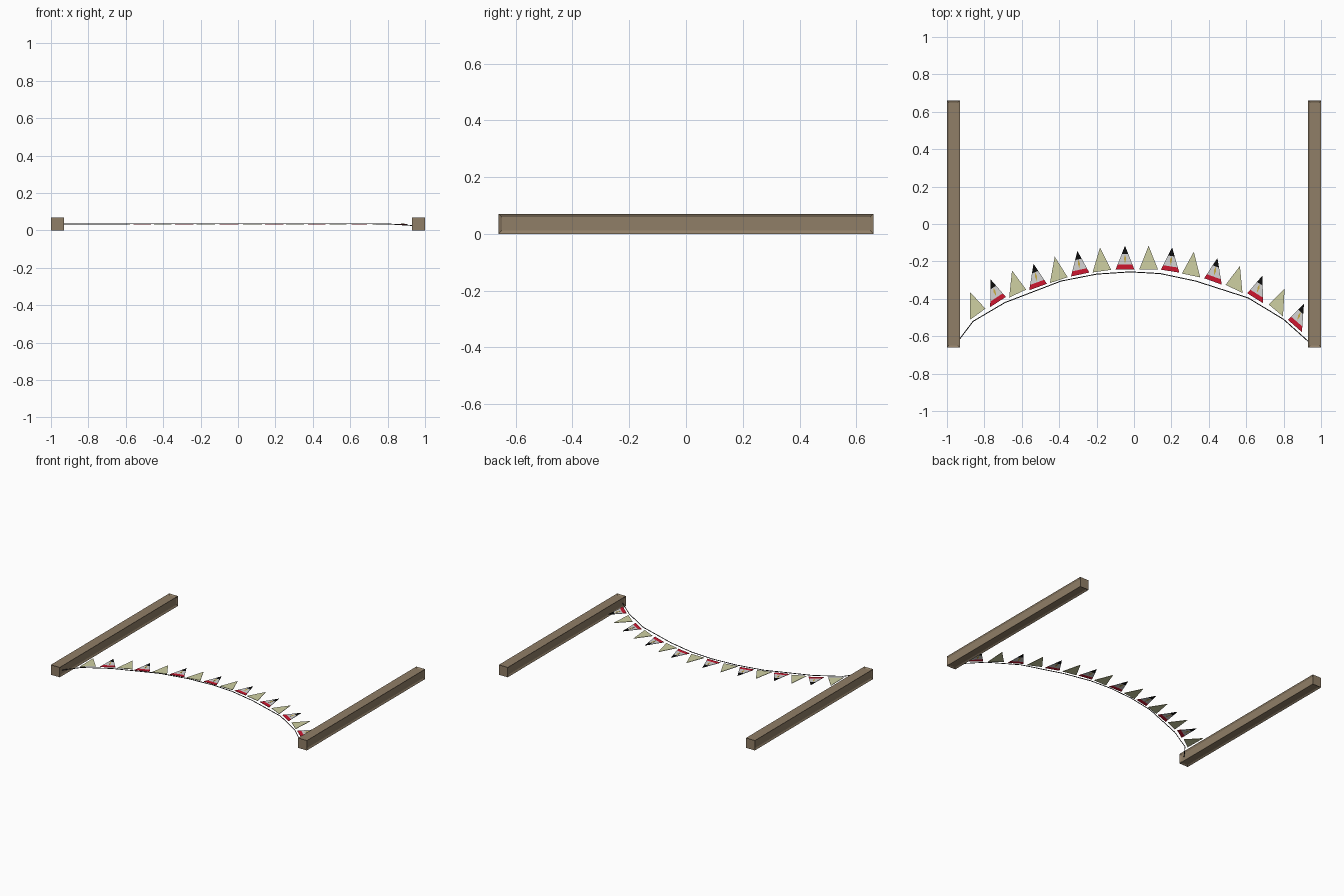
import bpy, bmesh, math
from mathutils import Vector

if "Cube" in bpy.data.objects:
    bpy.data.objects.remove(bpy.data.objects["Cube"])


def mat(name, col):
    m = bpy.data.materials.new(name)
    m.diffuse_color = (*col, 1)
    m.use_nodes = True
    m.node_tree.nodes["Principled BSDF"].inputs["Base Color"].default_value = m.diffuse_color
    return m


WOOD = mat("weathered wood", (0.28, 0.21, 0.135))
CREAM = mat("pale olive cloth", (0.62, 0.63, 0.36))
WHITE = mat("light grey cloth", (0.66, 0.66, 0.66))
RED = mat("red cloth", (0.62, 0.008, 0.03))
BLACK = mat("black cloth", (0.004, 0.004, 0.004))
GOLD = mat("gold emblem", (0.6, 0.42, 0.06))
ROPE = mat("dark cord", (0.03, 0.03, 0.03))


def finish(bm, name, mats):
    bmesh.ops.recalc_face_normals(bm, faces=bm.faces)
    me = bpy.data.meshes.new(name)
    bm.to_mesh(me)
    bm.free()
    for m in mats:
        me.materials.append(m)
    ob = bpy.data.objects.new(name, me)
    bpy.context.collection.objects.link(ob)
    return ob


def prism(bm, pts, z0, z1, index=0):
    """Thin plate from a flat outline; z0/z1 are offsets from each point."""
    low = [bm.verts.new(p + Vector((0, 0, z0))) for p in pts]
    top = [bm.verts.new(p + Vector((0, 0, z1))) for p in pts]
    n = len(pts)
    faces = [bm.faces.new(low[::-1]), bm.faces.new(top)]
    for i in range(n):
        j = (i + 1) % n
        faces.append(bm.faces.new((low[i], low[j], top[j], top[i])))
    for f in faces:
        f.material_index = index


# wooden beams with sunken panels on the four long sides
for name, x in (("left_beam", -0.9655), ("right_beam", 0.9655)):
    bm = bmesh.new()
    bmesh.ops.create_cube(bm, size=1)
    for v in bm.verts:
        v.co = Vector((x + v.co.x * 0.069, v.co.y * 1.32, 0.035 + v.co.z * 0.07))
    bm.normal_update()
    for f in [f for f in bm.faces if abs(f.normal.y) < 0.5]:
        bmesh.ops.inset_individual(bm, faces=[f], thickness=0.016, depth=0)
        bmesh.ops.translate(bm, verts=f.verts, vec=-f.normal * 0.006)
    finish(bm, name, [WOOD])

# cord strung between the beams
path = [(-0.94, -0.625, 0.035), (-0.86, -0.52, 0.035), (-0.69, -0.42, 0.035),
        (-0.39, -0.305, 0.036), (-0.2, -0.268, 0.036), (-0.02, -0.256, 0.036),
        (0.14, -0.265, 0.036), (0.33, -0.305, 0.036), (0.61, -0.395, 0.036),
        (0.8, -0.51, 0.035), (0.94, -0.635, 0.026)]
bm = bmesh.new()
rings = []
for i, p in enumerate(path):
    a, b = Vector(path[max(i - 1, 0)]), Vector(path[min(i + 1, len(path) - 1)])
    side = (b - a).cross(Vector((0, 0, 1))).normalized()
    ring = []
    for k in range(6):
        t = k * math.pi / 3
        ring.append(bm.verts.new(Vector(p) + 0.0025 * (
            side * math.cos(t) + Vector((0, 0, 1)) * math.sin(t))))
    rings.append(ring)
for r, s in zip(rings, rings[1:]):
    for k in range(6):
        j = (k + 1) % 6
        bm.faces.new((r[k], r[j], s[j], s[k]))
bm.faces.new(rings[0])
bm.faces.new(rings[-1])
finish(bm, "cord", [ROPE])

# pennants: base centre x, y and base angle in degrees
flags = [(-0.835, -0.482, 36), (-0.727, -0.417, 33), (-0.622, -0.372, 25),
         (-0.513, -0.337, 20), (-0.402, -0.300, 18), (-0.288, -0.270, 12),
         (-0.172, -0.252, 8), (-0.048, -0.243, 0), (0.078, -0.243, 0),
         (0.193, -0.252, -9), (0.305, -0.275, -12), (0.422, -0.307, -20),
         (0.535, -0.347, -26), (0.648, -0.397, -32), (0.758, -0.462, -40),
         (0.860, -0.545, -41)]
for i, (x, y, deg) in enumerate(flags):
    a, lean = math.radians(deg), math.radians(deg * 0.55)
    mid = Vector((x, y, 0.034))
    u = Vector((math.cos(a), math.sin(a), 0)) * 0.05
    v = Vector((-math.sin(lean), math.cos(lean), 0)) * 0.127

    def at(s, t):
        # s across the base (-1..1), t from base to tip (0..1)
        return mid + u * s + v * t

    def band(bm, t0, t1, index):
        pts = [at(t0 - 1, t0), at(1 - t0, t0)]
        pts += [at(0, 1)] if t1 == 1 else [at(1 - t1, t1), at(t1 - 1, t1)]
        prism(bm, pts, -0.0015, 0.0015, index)

    bm = bmesh.new()
    if i % 2 == 0:
        band(bm, 0, 1, 0)
        finish(bm, "plain_pennant_%d" % (i + 1), [CREAM])
    else:
        # red hem, light middle, black tip and a gold motif on both sides
        band(bm, 0, 0.2, 0)
        band(bm, 0.2, 0.64, 1)
        band(bm, 0.64, 1, 2)
        diamond = [at(0, 0.25), at(0.12, 0.46), at(0, 0.63), at(-0.12, 0.46)]
        prism(bm, diamond, -0.0022, 0.0022, 3)
        finish(bm, "striped_pennant_%d" % (i + 1), [RED, WHITE, BLACK, GOLD])
